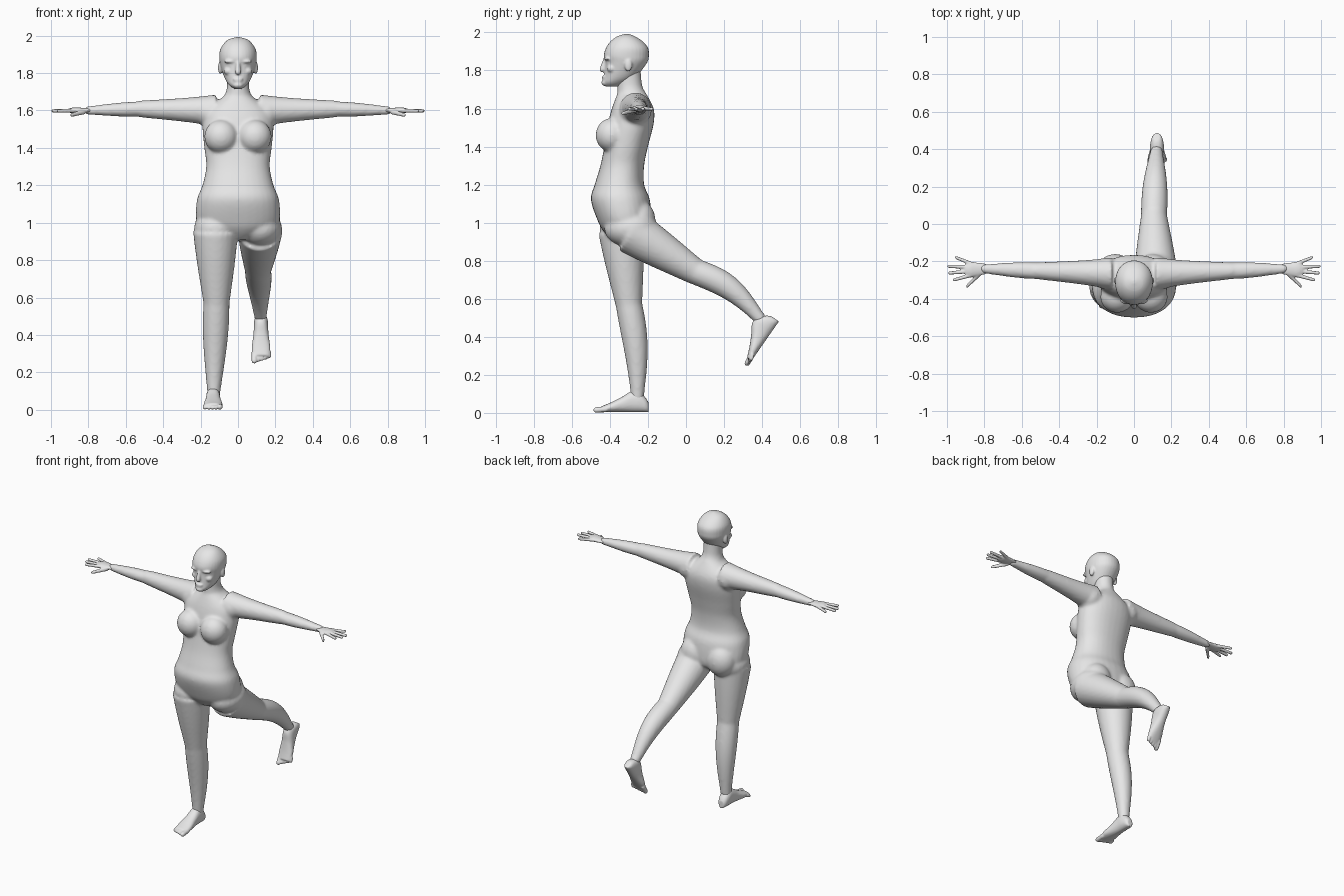
import bpy, bmesh, math
from mathutils import Vector, Matrix

if "Cube" in bpy.data.objects:
    bpy.data.objects.remove(bpy.data.objects["Cube"], do_unlink=True)

shade = .8
grey = bpy.data.materials.new("plain_grey")
grey.use_nodes = True
grey.diffuse_color = (shade, shade, shade, 1)
grey.node_tree.nodes["Principled BSDF"].inputs["Base Color"].default_value = grey.diffuse_color

side_axis, depth_axis, up_axis = Vector((1, 0, 0)), Vector((0, 1, 0)), Vector((0, 0, 1))
sides = {"right": -1, "left": 1}


def spline(rows, steps=5):
    """Smooth a list of section rows with a Catmull-Rom curve."""
    rows = [Vector(row) for row in rows]
    padded = [rows[0]] + rows + [rows[-1]]
    smooth = []
    for before, start, end, after in zip(padded, padded[1:], padded[2:], padded[3:]):
        for step in range(steps):
            t = step / steps
            pull_in, pull_out = (end - before) / 2, (after - start) / 2
            smooth.append(start + pull_in * t + (3 * (end - start) - 2 * pull_in - pull_out) * t ** 2
                          + (2 * (start - end) + pull_in + pull_out) * t ** 3)
    return smooth + [rows[-1]]


def tube(bm, sections, u, v, power=2, count=24, place=Matrix()):
    """Closed loft through sections of (centre, half size on u, half size on v)."""
    def rounded(value):
        return math.copysign(abs(value) ** (2 / power), value)

    rings = []
    for centre, width, height in sections:
        angles = [math.tau * k / count for k in range(count)]
        rings.append([bm.verts.new(place @ (Vector(centre) + u * width * rounded(math.cos(angle))
                                            + v * height * rounded(math.sin(angle))))
                      for angle in angles])
    for lower, upper in zip(rings, rings[1:]):
        for k in range(count):
            bm.faces.new((lower[k], lower[k - 1], upper[k - 1], upper[k]))
    bm.faces.new(rings[0])
    bm.faces.new(rings[-1][::-1])


def stack(bm, rows, power=2):
    """Upright form from rows of (height, half width, front, back)."""
    tube(bm, [((0, (front + back) / 2, z), width, (back - front) / 2)
              for z, width, front, back in spline(rows)], side_axis, depth_axis, power, count=32)


def ball(bm, centre, size):
    place = Matrix.Translation(centre) @ Matrix.Diagonal((*size, 1))
    bmesh.ops.create_uvsphere(bm, u_segments=24, v_segments=16, radius=1, matrix=place)


def limb(bm, start, end, thick, thin, swell=0, bow=0, flat=1, place=Matrix()):
    """Tapered round-ended rod; swell adds muscle and bow bends it sideways."""
    start, end = Vector(start), Vector(end)
    along = (end - start).normalized()
    u = side_axis if abs(along.x) < .5 else depth_axis
    v = along.cross(u).normalized()
    sections = []
    for step in range(17):
        t = step / 16
        wave = math.sin(math.pi * t)
        radius = thick + (thin - thick) * t + swell * wave * (1.5 - t)
        sections.append((start.lerp(end, t) + v * bow * wave, radius, radius * flat))
    # Rounded tip
    for turn in (.4, .8, 1.2, 1.5):
        radius = thin * math.cos(turn)
        sections.append((end + along * thin * math.sin(turn), radius, radius * flat))
    tube(bm, sections, u, v, place=place)


def finish(name, bm, voxel, rounds):
    """Fuse the overlapping forms into one soft skin."""
    bmesh.ops.recalc_face_normals(bm, faces=bm.faces)
    mesh = bpy.data.meshes.new(name)
    bm.to_mesh(mesh)
    bm.free()
    mesh.materials.append(grey)
    part = bpy.data.objects.new(name, mesh)
    bpy.context.collection.objects.link(part)
    fuse = part.modifiers.new("fuse", "REMESH")
    fuse.mode = "VOXEL"
    fuse.voxel_size = voxel
    fuse.use_smooth_shade = True
    soften = part.modifiers.new("soften", "SMOOTH")
    soften.factor = .5
    soften.iterations = rounds


# Torso from crotch to collar, then the neck
body = bmesh.new()
stack(body, [(.91, .07, -.39, -.26), (.95, .16, -.43, -.2), (1, .22, -.46, -.18), (1.12, .22, -.5, -.19),
             (1.2, .19, -.48, -.22), (1.3, .17, -.45, -.22), (1.4, .18, -.43, -.2),
             (1.52, .19, -.41, -.17), (1.6, .17, -.39, -.17), (1.68, .07, -.36, -.21)], power=2.2)
stack(body, [(1.58, .09, -.35, -.19), (1.66, .08, -.36, -.2), (1.72, .06, -.36, -.23), (1.84, .06, -.36, -.24)])

# Breasts, buttocks, shoulders and arms
for s in sides.values():
    ball(body, (s * .09, -.39, 1.46), (.09, .085, .09))
    ball(body, (s * .1, -.25, 1.01), (.1, .09, .11))
    ball(body, (s * .15, -.265, 1.59), (.08, .085, .08))
    elbow = (s * .52, -.25, 1.608)
    limb(body, (s * .12, -.265, 1.6), elbow, .085, .045, swell=-.004)
    limb(body, elbow, (s * .8, -.24, 1.6), .045, .025, swell=.004, flat=.9)

# Standing right leg and raised left leg: hip, knee, ankle, calf bow
for hip, knee, ankle, bow in (((-.12, -.34, .95), (-.115, -.3, .57), (-.13, -.255, .08), .015),
                              ((.118, -.29, .955), (.107, .045, .745), (.12, .385, .5), .035)):
    limb(body, hip, knee, .12, .07, swell=.003)
    calf = Vector(ankle) - Vector(knee)
    backward = calf.cross(side_axis).y
    limb(body, knee, ankle, .07, .034, swell=.01, bow=math.copysign(bow, backward))
ball(body, (-.12, -.33, .97), (.115, .125, .1))
ball(body, (.12, -.29, .97), (.115, .14, .1))
finish("body", body, .01, 6)

# Skull from chin to crown
head = bmesh.new()
stack(head, [(1.715, .02, -.42, -.36), (1.735, .047, -.437, -.31), (1.77, .07, -.43, -.26),
             (1.84, .094, -.425, -.205), (1.88, .1, -.432, -.195), (1.92, .097, -.42, -.2),
             (1.955, .078, -.395, -.23), (1.98, .05, -.36, -.27), (1.992, .01, -.32, -.3)], power=2.1)

# Nose, lips and chin
limb(head, (0, -.425, 1.86), (0, -.44, 1.805), .01, .015)
for height, width in ((1.768, .027), (1.757, .023)):
    ball(head, (0, -.43, height), (width, .012, .006))
ball(head, (0, -.42, 1.735), (.028, .025, .018))

# Brows, eyelids, cheeks and ears
for s in sides.values():
    ball(head, (s * .04, -.41, 1.862), (.034, .02, .01))
    ball(head, (s * .036, -.404, 1.842), (.016, .014, .01))
    ball(head, (s * .05, -.39, 1.81), (.026, .026, .022))
    ball(head, (s * .095, -.303, 1.828), (.012, .02, .034))
finish("head", head, .006, 3)

# Hands: palm, four fingers and thumb
for side, s in sides.items():
    hand = bmesh.new()
    limb(hand, (s * .79, -.24, 1.6), (s * .87, -.244, 1.6), .028, .042, flat=.4)
    for base, reach, spread in ((-.272, .96, -.298), (-.252, .985, -.262), (-.231, .99, -.226), (-.214, .95, -.18)):
        limb(hand, (s * .865, base, 1.6), (s * reach, spread, 1.598), .011, .009)
    limb(hand, (s * .82, -.262, 1.595), (s * .89, -.33, 1.575), .015, .01)
    finish(side + "_hand", hand, .005, 2)

# Feet, modelled with the heel at the origin and the toes towards -y
upright = Matrix.Translation((-.133, -.197, 0))
pointed = Matrix.Translation((.123, .492, .478)) @ Matrix.Rotation(math.radians(55), 4, "X")
for name, place, inner in (("right_foot", upright, 1), ("left_foot", pointed, -1)):
    foot = bmesh.new()
    rows = spline([(0, .018, .05), (-.015, .03, .075), (-.05, .037, .11), (-.09, .038, .11),
                   (-.14, .042, .08), (-.2, .05, .05), (-.25, .045, .03)])
    tube(foot, [((0, y, top / 2 + .004), width, top / 2) for y, width, top in rows],
         side_axis, up_axis, power=2.3, place=place)
    for toe in range(5):
        x = inner * (.036 - .02 * toe)
        radius = .011 if toe else .015
        limb(foot, (x, -.22, .02), (x, -.275 + .008 * toe, radius), radius, radius, place=place)
    finish(name, foot, .006, 2)
